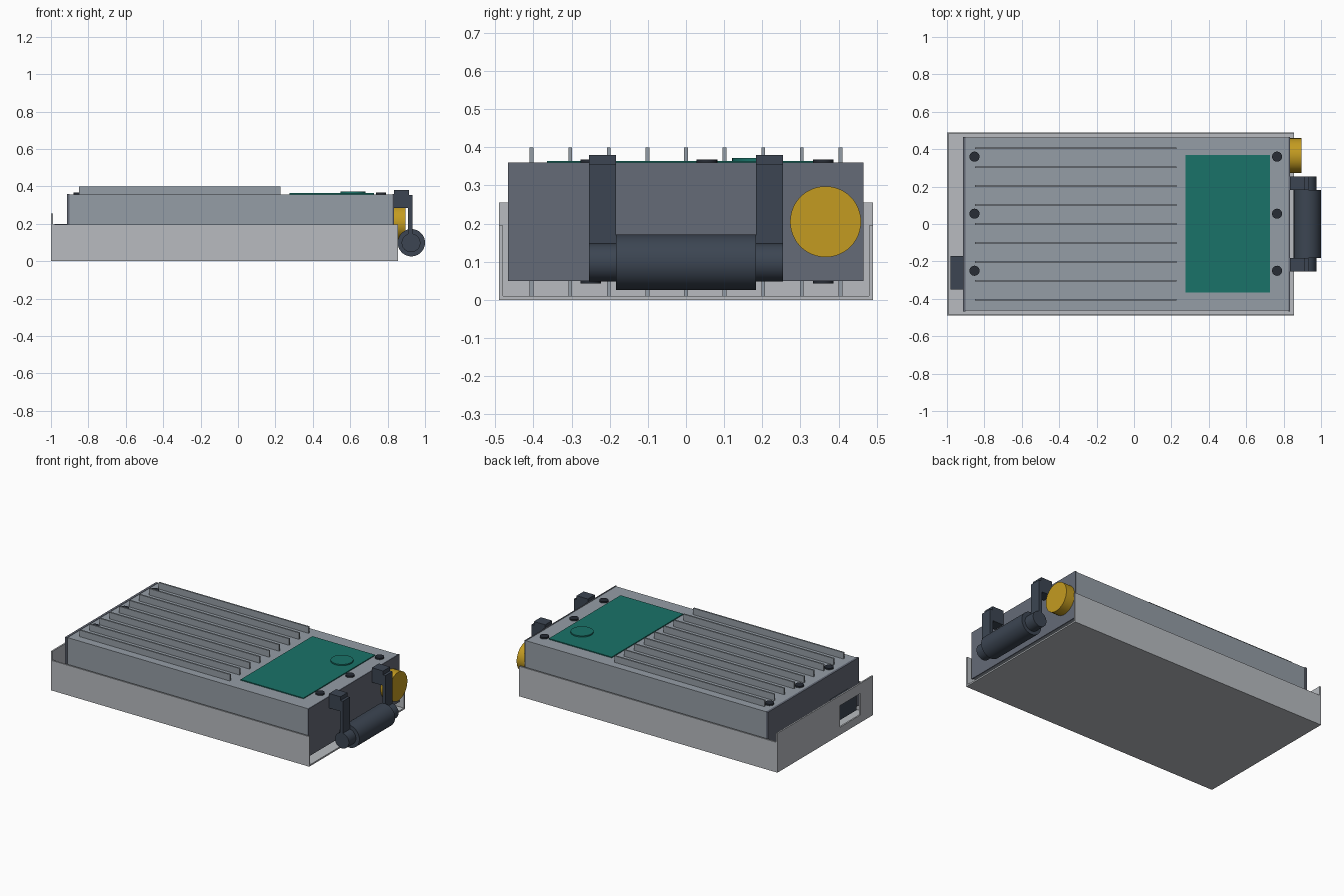
import bpy, bmesh, math
from mathutils import Vector

if "Cube" in bpy.data.objects:
    bpy.data.objects.remove(bpy.data.objects["Cube"])

def mat(name, rgb):
    m = bpy.data.materials.new(name)
    m.diffuse_color = (*rgb, 1)
    m.use_nodes = True
    m.node_tree.nodes["Principled BSDF"].inputs["Base Color"].default_value = m.diffuse_color
    return m

TRAY = mat("tray_metal", (0.48, 0.50, 0.53))
BODY = mat("case_metal", (0.30, 0.34, 0.38))
PLATE = mat("end_plate_metal", (0.13, 0.145, 0.185))
DARK = mat("dark_plastic", (0.045, 0.06, 0.085))
SCREW = mat("screw_black", (0.02, 0.025, 0.035))
TEAL = mat("teal_label", (0.01, 0.17, 0.14))
GOLD = mat("gold", (0.55, 0.33, 0.015))

def finish(name, bm, material):
    bmesh.ops.recalc_face_normals(bm, faces=bm.faces)
    me = bpy.data.meshes.new(name)
    bm.to_mesh(me)
    bm.free()
    ob = bpy.data.objects.new(name, me)
    bpy.context.collection.objects.link(ob)
    if material:
        me.materials.append(material)
    return ob

def box(name, x, y, z, material):
    bm = bmesh.new()
    bmesh.ops.create_cube(bm, size=1)
    for v in bm.verts:
        v.co = Vector([(a + b) / 2 + c * (b - a) for c, (a, b) in zip(v.co, (x, y, z))])
    return finish(name, bm, material)

def cylinder(name, centre, radius, length, axis, material, sides=40):
    turn = {"x": (0, math.pi / 2, 0), "y": (math.pi / 2, 0, 0), "z": (0, 0, 0)}[axis]
    bpy.ops.mesh.primitive_cylinder_add(vertices=sides, radius=radius, depth=length,
                                        location=centre, rotation=turn)
    ob = bpy.context.object
    ob.name = name
    ob.data.materials.append(material)
    bpy.ops.object.shade_smooth_by_angle(angle=math.radians(30))
    return ob

# Tray: U-shaped channel swept along x
half = [(0.49, 0), (0.49, 0.195), (0.48, 0.195), (0.48, 0.01)]
profile = half + [(-y, z) for y, z in reversed(half)]
bm = bmesh.new()
face = bm.faces.new([bm.verts.new((-0.99, y, z)) for y, z in profile])
ext = bmesh.ops.extrude_face_region(bm, geom=[face], use_keep_orig=True)
bmesh.ops.translate(bm, vec=(1.845, 0, 0),
                    verts=[g for g in ext["geom"] if isinstance(g, bmesh.types.BMVert)])
finish("tray_channel", bm, TRAY)

# Tray end wall with connector window
wall = box("tray_end_wall", (-1, -0.99), (-0.49, 0.49), (0, 0.255), TRAY)
cutter = box("window_cutter", (-1.05, -0.95), (-0.36, -0.15), (0.05, 0.19), None)
cutter.hide_render = True
cutter.display_type = 'WIRE'
mod = wall.modifiers.new("window", 'BOOLEAN')
mod.operation = 'DIFFERENCE'
mod.solver = 'EXACT'
mod.object = cutter

# Case, end plates and rear connector
box("case_body", (-0.90, 0.825), (-0.462, 0.462), (0.052, 0.358), BODY)
box("end_plate_rear", (-0.915, -0.90), (-0.467, 0.465), (0.05, 0.36), PLATE)
box("end_plate_front", (0.825, 0.833), (-0.467, 0.465), (0.05, 0.36), PLATE)
box("rear_connector", (-0.98, -0.915), (-0.35, -0.17), (0.08, 0.20), DARK)

# Cooling fins above and below
for i in range(9):
    y = (i - 4) * 0.1012
    for side, z in (("top", (0.357, 0.40)), ("bottom", (0.01, 0.053))):
        box(f"{side}_fin_{i + 1}", (-0.85, 0.228), (y - 0.005, y + 0.005), z, BODY)

# Cover screws above and below
for x in (-0.853, 0.765):
    for y in (0.36, 0.055, -0.25):
        for side, z in (("top", 0.361), ("bottom", 0.049)):
            cylinder(f"{side}_screw", (x, y, z), 0.027, 0.013, "z", SCREW, 24)

# Label panel with round button
box("label_panel", (0.275, 0.726), (-0.365, 0.37), (0.357, 0.364), TEAL)
cylinder("round_button", (0.615, 0.188, 0.366), 0.067, 0.012, "z", TEAL)

# Carry handle: grip, brackets, arms and hubs
cylinder("handle_grip", (0.927, 0, 0.099), 0.073, 0.366, "y", DARK, 48)
for s, side in ((-1, "left"), (1, "right")):
    ys = sorted((s * 0.183, s * 0.255))
    box(f"handle_bracket_{side}", (0.833, 0.914), ys, (0.285, 0.38), DARK)
    box(f"handle_arm_{side}", (0.91, 0.932), ys, (0.10, 0.355), DARK)
    cylinder(f"handle_hub_{side}", (0.925, s * 0.219, 0.098), 0.05, 0.072, "y", DARK)

# Front knob
cylinder("front_knob", (0.863, 0.366, 0.205), 0.093, 0.064, "x", GOLD, 48)
